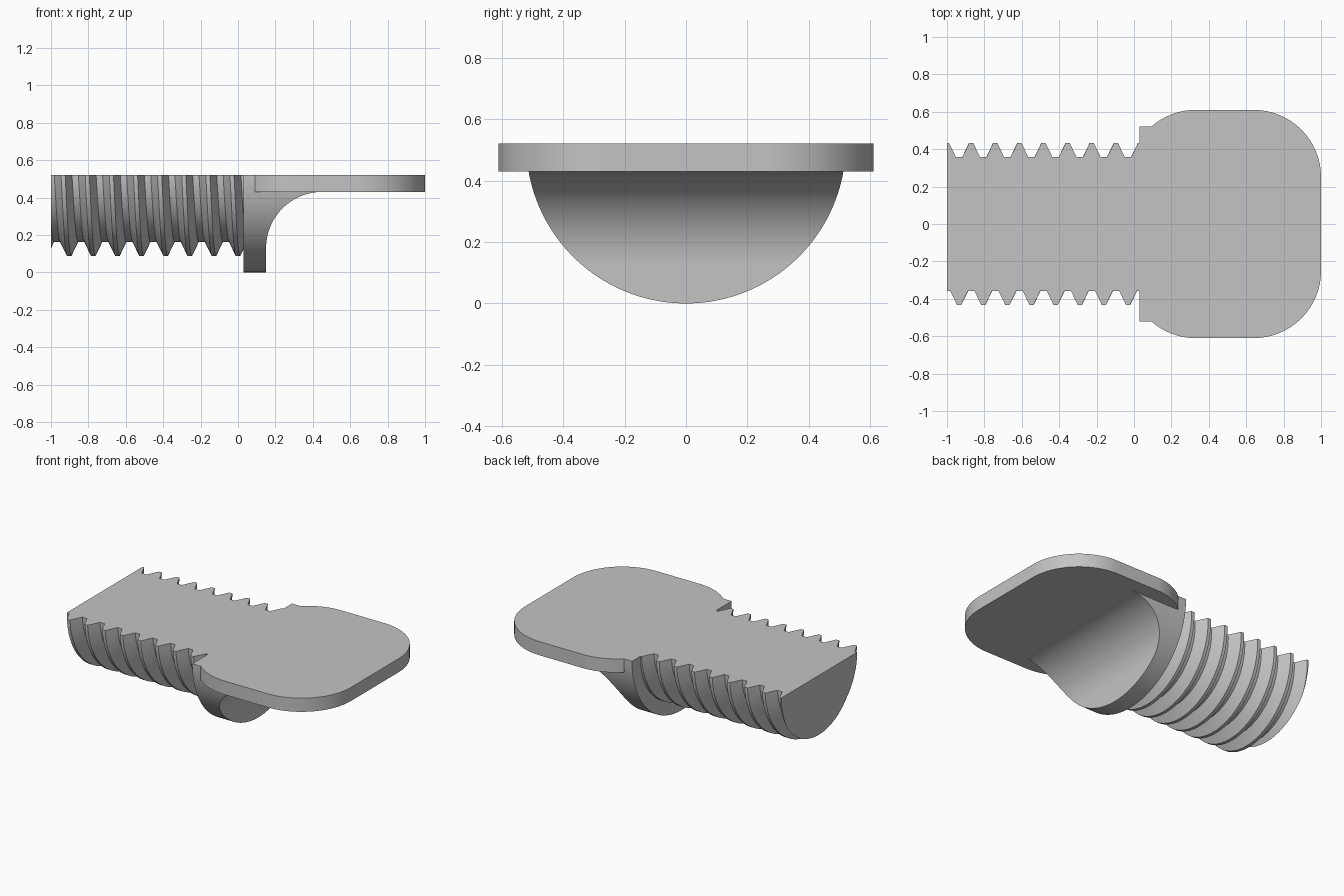
import bpy, bmesh
from math import sin, cos, pi, acos, radians

if "Cube" in bpy.data.objects:
    bpy.data.objects.remove(bpy.data.objects["Cube"], do_unlink=True)

TOP = 0.52            # cut plane, also the height of the screw axis
COLLAR_R = 0.52
SHAFT_START, SHAFT_END = -1.0, 0.03
PLATE_START, PLATE_BASE = 0.09, 0.43

grey = bpy.data.materials.new("plain grey")
grey.use_nodes = True
colour = (0.55, 0.55, 0.55, 1)
grey.diffuse_color = colour
grey.node_tree.nodes["Principled BSDF"].inputs["Base Color"].default_value = colour


def finish(bm, name):
    bmesh.ops.remove_doubles(bm, verts=bm.verts, dist=1e-5)
    bmesh.ops.recalc_face_normals(bm, faces=bm.faces)
    mesh = bpy.data.meshes.new(name)
    bm.to_mesh(mesh)
    bm.free()
    mesh.materials.append(grey)
    obj = bpy.data.objects.new(name, mesh)
    bpy.context.collection.objects.link(obj)
    bpy.ops.object.select_all(action='DESELECT')
    obj.select_set(True)
    bpy.context.view_layer.objects.active = obj
    bpy.ops.object.shade_smooth_by_angle(angle=radians(30))
    return obj


# Threaded half shaft: a trapezoid thread profile swept along a helix for half a turn
def threaded_shaft():
    pitch, crest, root = 0.129, 0.433, 0.357
    knots = [(-0.0475, root), (-0.011, crest), (0.011, crest), (0.0475, root)]
    profile = [(-0.935 + k * pitch + dx, r) for k in range(-2, 10) for dx, r in knots]
    steps = 64
    bm = bmesh.new()
    rows = []
    for i in range(steps + 1):
        a = pi * i / steps
        shift = pitch * a / (2 * pi)
        rows.append([bm.verts.new((x + shift, -r * cos(a), TOP - r * sin(a)))
                     for x, r in profile])
    for low, high in zip(rows, rows[1:]):
        for j in range(len(profile) - 1):
            bm.faces.new((low[j], low[j + 1], high[j + 1], high[j]))
    bm.faces.new(rows[0] + rows[-1][::-1])
    # trim both ends square and cap them
    for x, side in ((SHAFT_START, -1), (SHAFT_END, 1)):
        cut = bmesh.ops.bisect_plane(
            bm, geom=bm.verts[:] + bm.edges[:] + bm.faces[:], dist=1e-6,
            plane_co=(x, 0, 0), plane_no=(side, 0, 0), clear_outer=True)
        edges = [e for e in cut["geom_cut"]
                 if isinstance(e, bmesh.types.BMEdge) and e.is_boundary]
        bmesh.ops.holes_fill(bm, edges=edges, sides=0)
    return finish(bm, "threaded_shaft")


# Half-round collar whose front face sweeps up in a concave fillet under the plate
def collar():
    fillet = 0.30
    wall = 0.15
    start = PLATE_BASE - fillet
    t_end = acos(1 - start / COLLAR_R)
    layers = [(COLLAR_R * (1 - cos(t_end * i / 20)), wall) for i in range(21)]
    for i in range(1, 33):
        a = pi / 2 * i / 32
        layers.append((start + fillet * sin(a), wall + fillet * (1 - cos(a))))
    for i in range(5):
        layers.append((PLATE_BASE + (TOP - PLATE_BASE) * i / 4, PLATE_START))
    bm = bmesh.new()
    rings = []
    for z, x in layers:
        w = max(COLLAR_R ** 2 - (TOP - z) ** 2, 0) ** 0.5
        rings.append([bm.verts.new(p) for p in (
            (SHAFT_END, -w, z), (x, -w, z), (x, w, z), (SHAFT_END, w, z))])
    for low, high in zip(rings, rings[1:]):
        for j in range(4):
            k = (j + 1) % 4
            bm.faces.new((low[j], low[k], high[k], high[j]))
    bm.faces.new(rings[-1])
    bmesh.ops.dissolve_degenerate(bm, dist=1e-5, edges=bm.edges)
    return finish(bm, "collar")


# Flat thumb plate: rounded outline, its rear corners cut off where it meets the collar
def thumb_plate():
    radius, half_width = 0.36, 0.61
    cy = half_width - radius
    front_x, rear_x = 1 - radius, 0.33
    rear_sweep = acos((rear_x - PLATE_START) / radius)
    half = []
    for i in range(25):
        a = pi / 2 * i / 24
        half.append((front_x + radius * cos(a), cy + radius * sin(a)))
    for i in range(17):
        a = pi / 2 + (pi / 2 - rear_sweep) * i / 16
        half.append((rear_x + radius * cos(a), cy + radius * sin(a)))
    outline = half + [(x, -y) for x, y in reversed(half)]
    bm = bmesh.new()
    base = bm.faces.new([bm.verts.new((x, y, PLATE_BASE)) for x, y in outline])
    top = bmesh.ops.extrude_face_region(bm, geom=[base], use_keep_orig=True)["geom"]
    bmesh.ops.translate(bm, vec=(0, 0, TOP - PLATE_BASE),
                        verts=[v for v in top if isinstance(v, bmesh.types.BMVert)])
    return finish(bm, "thumb_plate")


threaded_shaft()
collar()
thumb_plate()
